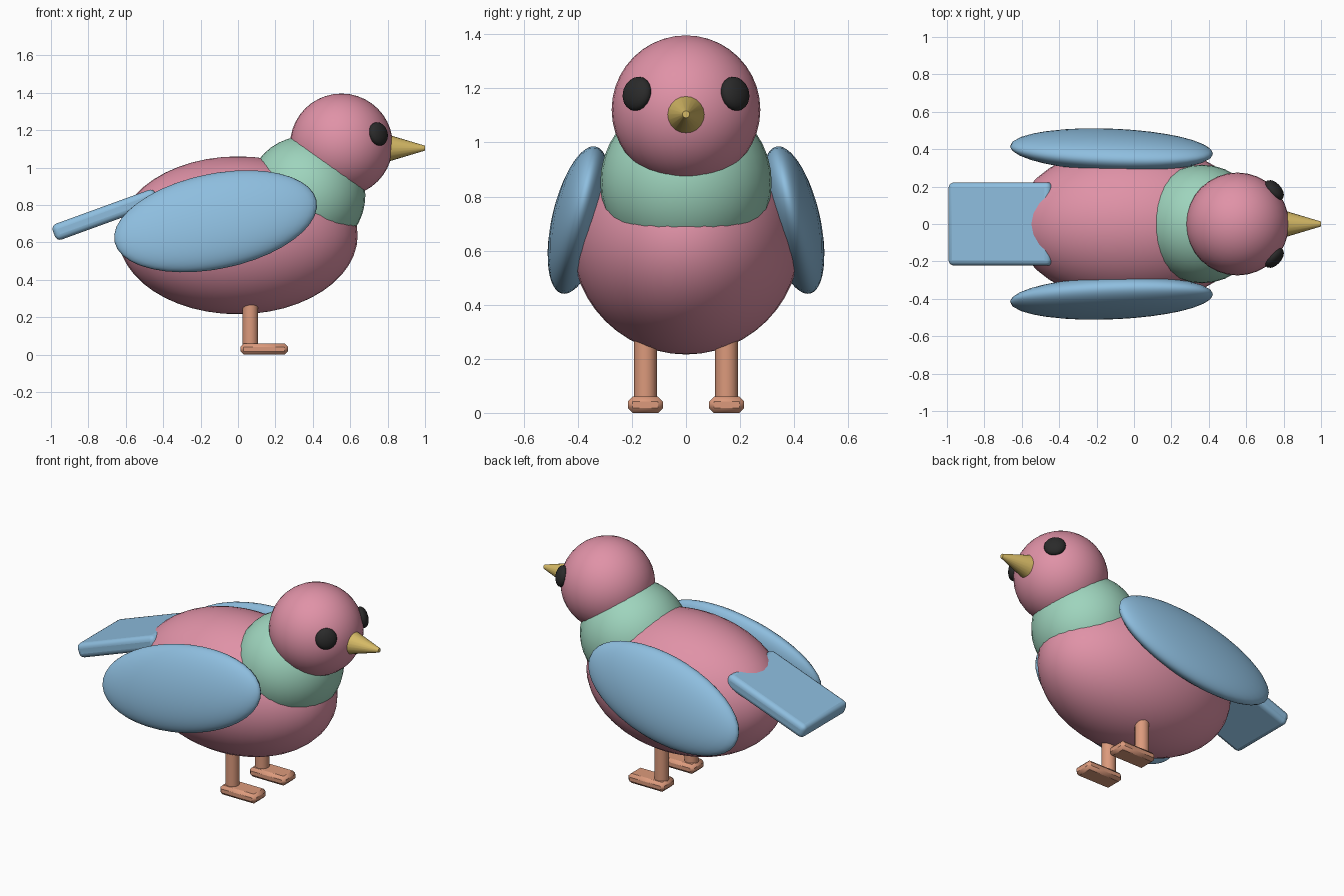
import bpy, math
from mathutils import Vector, Matrix

if "Cube" in bpy.data.objects:
    bpy.data.objects.remove(bpy.data.objects["Cube"])


def material(name, rgb):
    m = bpy.data.materials.new(name)
    lin = [((c / 255 + 0.055) / 1.055) ** 2.4 for c in rgb]
    m.diffuse_color = (*lin, 1)
    m.use_nodes = True
    m.node_tree.nodes["Principled BSDF"].inputs["Base Color"].default_value = m.diffuse_color
    return m


PINK = material("pink", (224, 146, 167))
BLUE = material("blue", (142, 190, 223))
GREEN = material("mint green", (158, 212, 189))
GOLD = material("gold", (214, 186, 102))
BLACK = material("black", (42, 42, 42))
ORANGE = material("leg orange", (220, 154, 124))


def finish(name, mat, angle=40):
    ob = bpy.context.object
    ob.name = name
    ob.data.materials.append(mat)
    bpy.ops.object.shade_smooth_by_angle(angle=math.radians(angle))
    return ob


def ellipsoid(name, loc, radii, mat, rot=None, seg=32, rings=20):
    bpy.ops.mesh.primitive_uv_sphere_add(segments=seg, ring_count=rings, radius=1)
    ob = finish(name, mat)
    ob.matrix_world = (Matrix.Translation(loc) @ (rot or Matrix.Identity(4))
                       @ Matrix.Diagonal((*radii, 1)))
    return ob


def box(name, loc, size, mat, bevel, segments, tilt=0):
    bpy.ops.mesh.primitive_cube_add(size=1, location=loc, rotation=(0, tilt, 0))
    bpy.context.object.scale = size
    bpy.ops.object.transform_apply(location=False, rotation=False, scale=True)
    ob = finish(name, mat, 30)
    mod = ob.modifiers.new("rounded edges", 'BEVEL')
    mod.width, mod.segments = bevel, segments
    return ob


# Body, neck band and head
HEAD = Vector((0.553, 0, 1.121))
ellipsoid("body", (0, 0, 0.638), (0.64, 0.422, 0.422), PINK, seg=40, rings=24)
ellipsoid("neck_band", (0.364, 0, 0.852), (0.317, 0.317, 0.317), GREEN)
ellipsoid("head", HEAD, (0.275, 0.275, 0.275), PINK)

# Beak: blunt cone pointing to +x
bpy.ops.mesh.primitive_cone_add(vertices=20, radius1=0.079, radius2=0.013, depth=0.22,
                                location=(0.89, 0, 1.104), rotation=(0, math.pi / 2, 0))
finish("beak", GOLD)

# Tail slab sloping down to the back
box("tail", (-0.71, 0, 0.748), (0.585, 0.445, 0.09), BLUE, 0.03, 4, math.radians(-20))

# Paired parts
for s, side in ((-1, "right"), (1, "left")):
    # Eye: sphere flattened along the head normal
    eye = Vector((0.75, s * 0.181, 1.18))
    facing = (eye - HEAD).to_track_quat('Z', 'Y').to_matrix().to_4x4()
    ellipsoid(side + "_eye", eye, (0.064, 0.064, 0.036), BLACK, facing, 20, 12)

    # Wing: thin ellipsoid, front raised and top leaning inwards
    tilt = (Matrix.Rotation(s * math.radians(13), 4, 'X')
            @ Matrix.Rotation(math.radians(-12), 4, 'Y'))
    ellipsoid(side + "_wing", (-0.12, s * 0.396, 0.713), (0.552, 0.10, 0.26), BLUE, tilt)

    # Leg and foot
    bpy.ops.mesh.primitive_cylinder_add(vertices=16, radius=0.042, depth=0.38,
                                        location=(0.066, s * 0.15, 0.20))
    finish(side + "_leg", ORANGE)
    box(side + "_foot", (0.14, s * 0.15, 0.03), (0.255, 0.13, 0.06), ORANGE, 0.018, 1)
